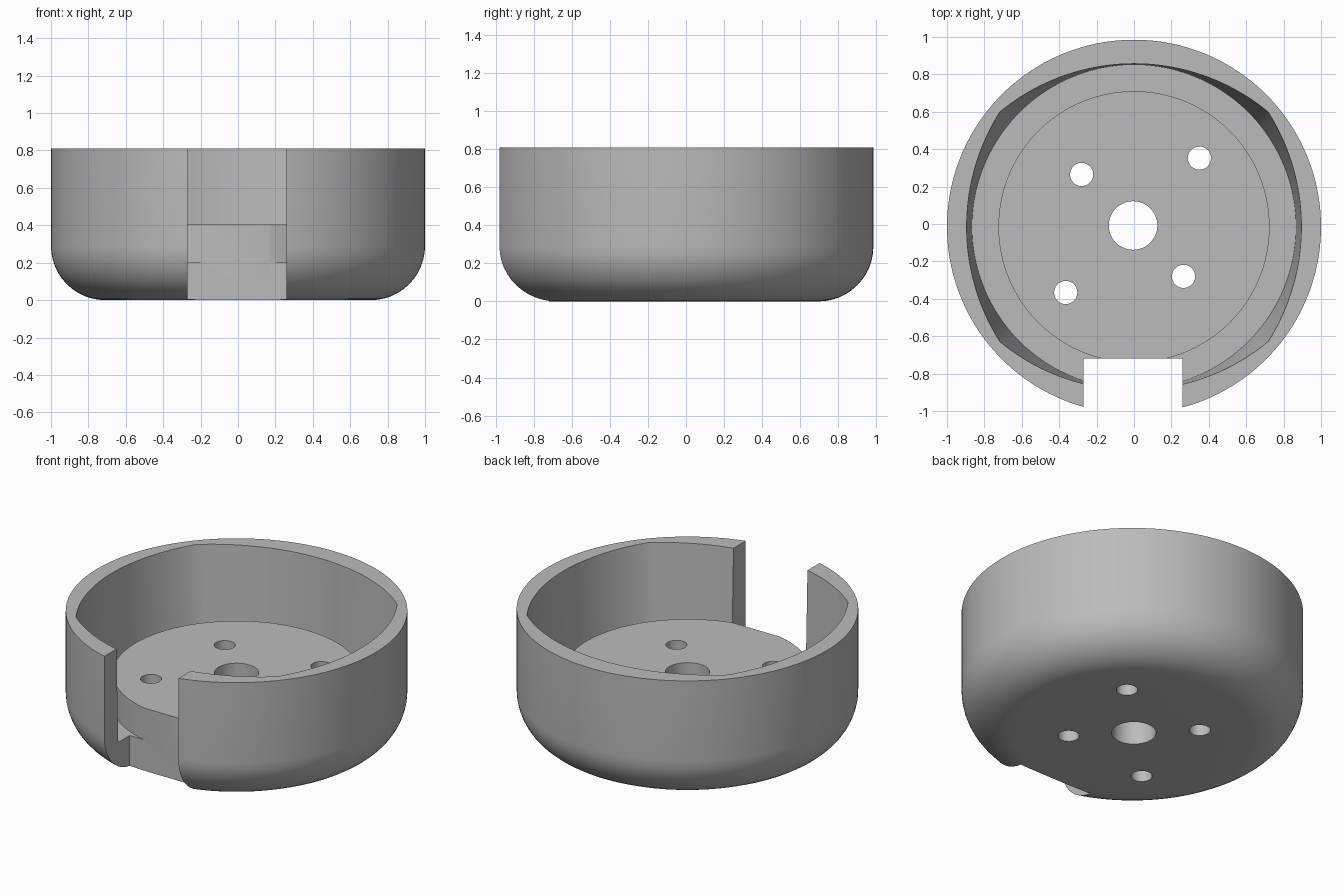
import bpy, bmesh, math
from mathutils import Vector

if "Cube" in bpy.data.objects:
    bpy.data.objects.remove(bpy.data.objects["Cube"])

CY = -0.015          # centre of the cup in y
HEIGHT = 0.81
SEG = 160


def circle(radius):
    return lambda a: radius


def mouth(a):
    # Opening bounded by four shallow arcs that meet in soft corners
    hits = []
    for ux, uy, reach, rad in ((1, 0, 0.895, 1.15), (-1, 0, 0.895, 1.15),
                               (0, 1, 0.872, 1.127), (0, -1, 0.872, 1.127)):
        off = reach - rad
        d = off * (ux * math.cos(a) + uy * math.sin(a))
        hits.append(d + math.sqrt(d * d + rad * rad - off * off))
    return min(hits)


grey = bpy.data.materials.new("light grey")
grey.diffuse_color = (0.5, 0.5, 0.5, 1)
grey.use_nodes = True
grey.node_tree.nodes["Principled BSDF"].inputs["Base Color"].default_value = grey.diffuse_color

# Cup wall: rounded base, outer side, rim, inner wall, groove, raised floor
rings = []
for i in range(13):
    t = math.pi / 2 * i / 12
    rings.append((circle(0.71 + 0.29 * math.sin(t)), 0.29 - 0.29 * math.cos(t)))
rings += [(circle(1.0), HEIGHT), (mouth, HEIGHT), (circle(0.866), 0.2),
          (circle(0.725), 0.2), (circle(0.725), 0.405)]

bm = bmesh.new()
loops = []
for radius, z in rings:
    loop = []
    for k in range(SEG):
        a = 2 * math.pi * k / SEG
        r = radius(a)
        loop.append(bm.verts.new((r * math.cos(a), CY + r * math.sin(a), z)))
    loops.append(loop)
for low, high in zip(loops, loops[1:]):
    for k in range(SEG):
        n = (k + 1) % SEG
        bm.faces.new((low[k], low[n], high[n], high[k]))
bm.faces.new(loops[0][::-1])
bm.faces.new(loops[-1])
bmesh.ops.recalc_face_normals(bm, faces=bm.faces)
mesh = bpy.data.meshes.new("round_cup")
bm.to_mesh(mesh)
bm.free()
cup = bpy.data.objects.new("round_cup", mesh)
bpy.context.collection.objects.link(cup)
mesh.materials.append(grey)


def cut(cutter):
    # Subtract the active helper from the cup, then remove it
    cutter.hide_render = True
    cutter.data.materials.append(grey)
    mod = cup.modifiers.new("cut", 'BOOLEAN')
    mod.operation = 'DIFFERENCE'
    mod.solver = 'EXACT'
    mod.object = cutter
    bpy.context.view_layer.objects.active = cup
    bpy.ops.object.modifier_apply(modifier=mod.name)
    bpy.data.objects.remove(cutter)


# Front notch
bpy.ops.mesh.primitive_cube_add(size=1, location=(-0.005, -1.22, 0.5))
notch = bpy.context.object
notch.scale = (0.53, 1.0, 2.0)
bpy.context.view_layer.update()
cut(notch)

# Centre hole and four screw holes
for x, y, r in ((-0.005, -0.008, 0.13), (-0.28, 0.265, 0.062), (0.35, 0.352, 0.062),
                (0.265, -0.28, 0.062), (-0.365, -0.366, 0.062)):
    bpy.ops.mesh.primitive_cylinder_add(vertices=48, radius=r, depth=2, location=(x, y, 0.2))
    cut(bpy.context.object)

bpy.ops.object.select_all(action='DESELECT')
cup.select_set(True)
bpy.context.view_layer.objects.active = cup
bpy.ops.object.shade_smooth_by_angle(angle=math.radians(30))
